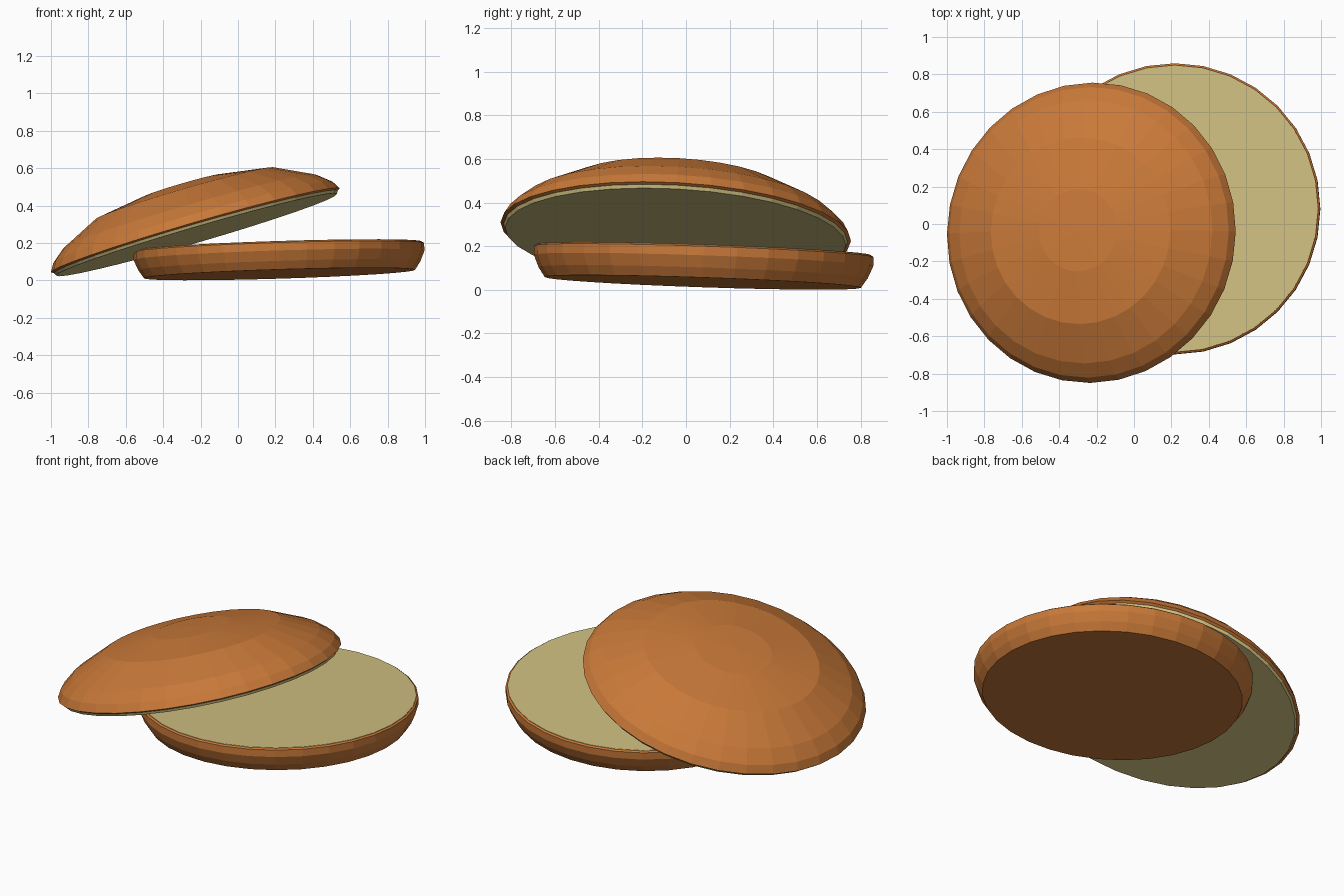
import bpy, bmesh, math
from mathutils import Vector, Matrix

if "Cube" in bpy.data.objects:
    bpy.data.objects.remove(bpy.data.objects["Cube"])

SIDES = 32


def material(name, color):
    m = bpy.data.materials.new(name)
    m.diffuse_color = (*color, 1)
    m.use_nodes = True
    m.node_tree.nodes["Principled BSDF"].inputs["Base Color"].default_value = m.diffuse_color
    return m


crust_mat = material("crust", (0.58, 0.19, 0.04))
crumb_mat = material("crumb", (0.63, 0.53, 0.22))


def lathe(name, profile, mat, center, normal):
    """Revolve (radius, height) points, bottom to top; radius 0 makes a pole."""
    bm = bmesh.new()
    rings = []
    for r, z in profile:
        n = SIDES if r else 1
        rings.append([bm.verts.new((r * math.cos(2 * math.pi * i / SIDES),
                                    r * math.sin(2 * math.pi * i / SIDES), z))
                      for i in range(n)])
    for a, b in zip(rings, rings[1:]):
        for i in range(SIDES):
            j = (i + 1) % SIDES
            if len(b) == 1:
                bm.faces.new((a[i], a[j], b[0]))
            else:
                bm.faces.new((a[i], a[j], b[j], b[i]))
    bm.faces.new(rings[0][::-1])
    if len(rings[-1]) > 1:
        bm.faces.new(rings[-1])
    mesh = bpy.data.meshes.new(name)
    bm.to_mesh(mesh)
    bm.free()
    mesh.materials.append(mat)
    ob = bpy.data.objects.new(name, mesh)
    tilt = Vector((0, 0, 1)).rotation_difference(Vector(normal).normalized())
    ob.matrix_world = Matrix.Translation(center) @ tilt.to_matrix().to_4x4()
    bpy.context.collection.objects.link(ob)
    return ob


# Bottom half: flared crust with a pale cut face on top
low = ((0.222, 0.077, 0.034), (-0.031, 0.034, 1))
lathe("bottom_bun_crust",
      [(0.725, 0), (0.755, 0.045), (0.778, 0.1), (0.778, 0.142), (0.768, 0.149)],
      crust_mat, *low)
lathe("bottom_bun_cut_face", [(0.766, 0.14), (0.766, 0.151)], crumb_mat, *low)

# Top half: tilted dome with a pale slab underneath
high = ((-0.228, -0.047, 0.267), (-0.291, 0.056, 1))
lathe("top_bun_crust",
      [(0.79, -0.008), (0.804, 0), (0.778, 0.045), (0.705, 0.105), (0.5, 0.205),
       (0.22, 0.25), (0, 0.257)],
      crust_mat, *high)
lathe("top_bun_cut_face", [(0.782, -0.024), (0.79, -0.006)], crumb_mat, *high)
